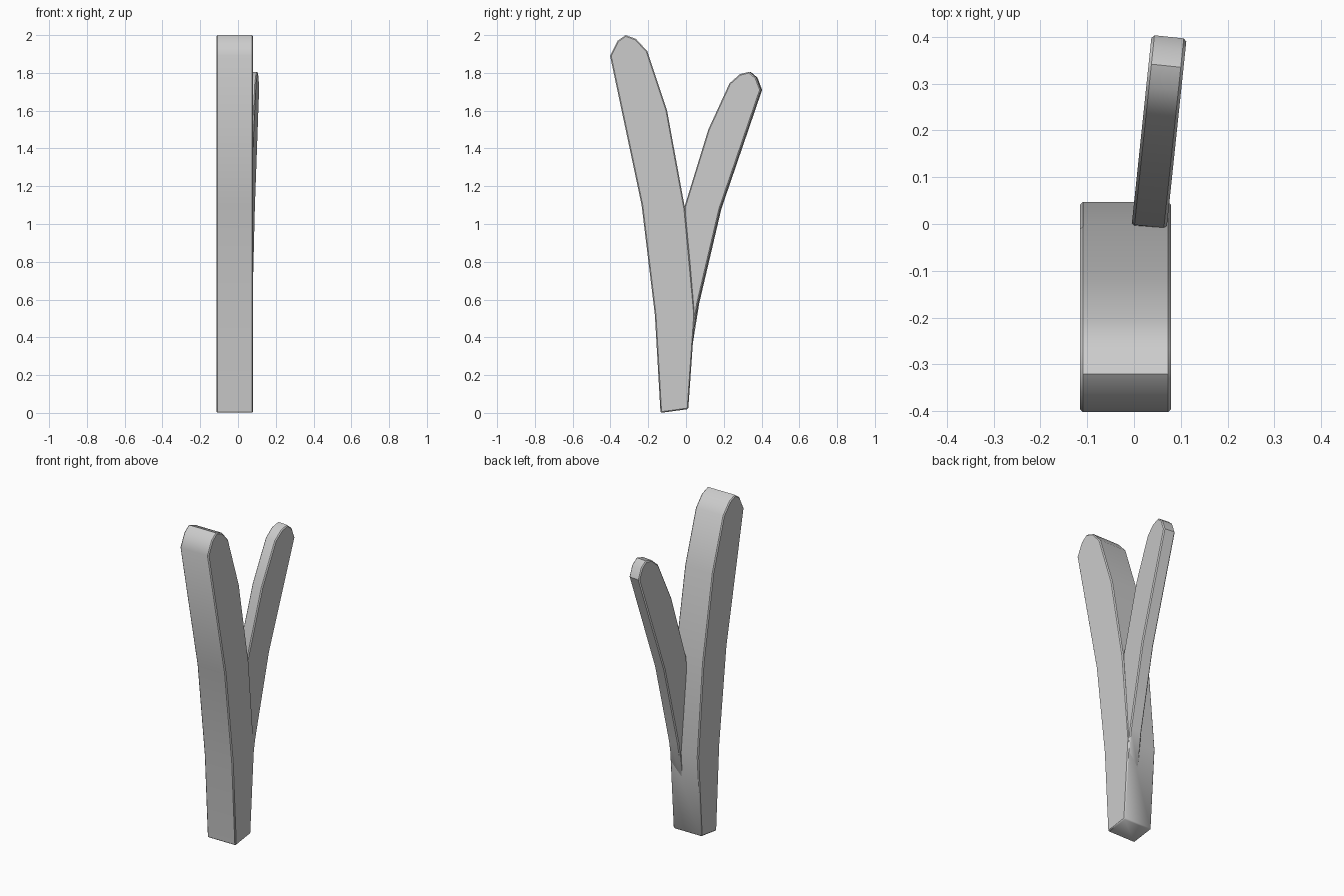
import bpy, bmesh, math
from mathutils import Matrix

if "Cube" in bpy.data.objects:
    bpy.data.objects.remove(bpy.data.objects["Cube"])


def make_blade(name, profile, x_min, x_max, location=(0, 0, 0), turn=0):
    """Extrude a side (y, z) outline across x, with lightly softened rims."""
    bm = bmesh.new()
    face = bm.faces.new([bm.verts.new((x_min, y, z)) for y, z in profile])
    ext = bmesh.ops.extrude_face_region(bm, geom=[face], use_keep_orig=True)
    moved = [v for v in ext["geom"] if isinstance(v, bmesh.types.BMVert)]
    bmesh.ops.translate(bm, verts=moved, vec=(x_max - x_min, 0, 0))
    bmesh.ops.recalc_face_normals(bm, faces=bm.faces[:])
    bm.transform(Matrix.Translation(location) @ Matrix.Rotation(turn, 4, 'Z'))
    mesh = bpy.data.meshes.new(name)
    bm.to_mesh(mesh)
    bm.free()
    obj = bpy.data.objects.new(name, mesh)
    bpy.context.collection.objects.link(obj)
    bevel = obj.modifiers.new("soft_rim", 'BEVEL')
    bevel.width = 0.006
    bevel.segments = 1
    bevel.limit_method = 'ANGLE'
    bevel.angle_limit = math.radians(60)
    bpy.ops.object.select_all(action='DESELECT')
    obj.select_set(True)
    bpy.context.view_layer.objects.active = obj
    bpy.ops.object.modifier_apply(modifier=bevel.name)
    bpy.ops.object.shade_smooth_by_angle(angle=math.radians(40))
    return obj


# Wide main stalk, leaning forward
make_blade("main_stalk", [
    (-0.135, 0.0), (0.012, 0.02), (0.047, 0.52), (-0.005, 1.08),
    (-0.10, 1.60), (-0.205, 1.915), (-0.265, 1.98), (-0.32, 2.0),
    (-0.362, 1.97), (-0.402, 1.89), (-0.235, 1.10), (-0.165, 0.52)],
    -0.115, 0.079)

# Narrow side stalk, leaning back and turned slightly outward
make_blade("side_stalk", [
    (0.0, 0.35), (0.032, 0.36), (0.067, 0.58), (0.185, 1.08),
    (0.402, 1.71), (0.377, 1.775), (0.34, 1.806), (0.29, 1.793),
    (0.235, 1.745), (0.122, 1.50), (-0.005, 1.09), (-0.03, 0.60)],
    -0.0375, 0.0375, location=(0.033, 0, 0), turn=math.radians(-6))
